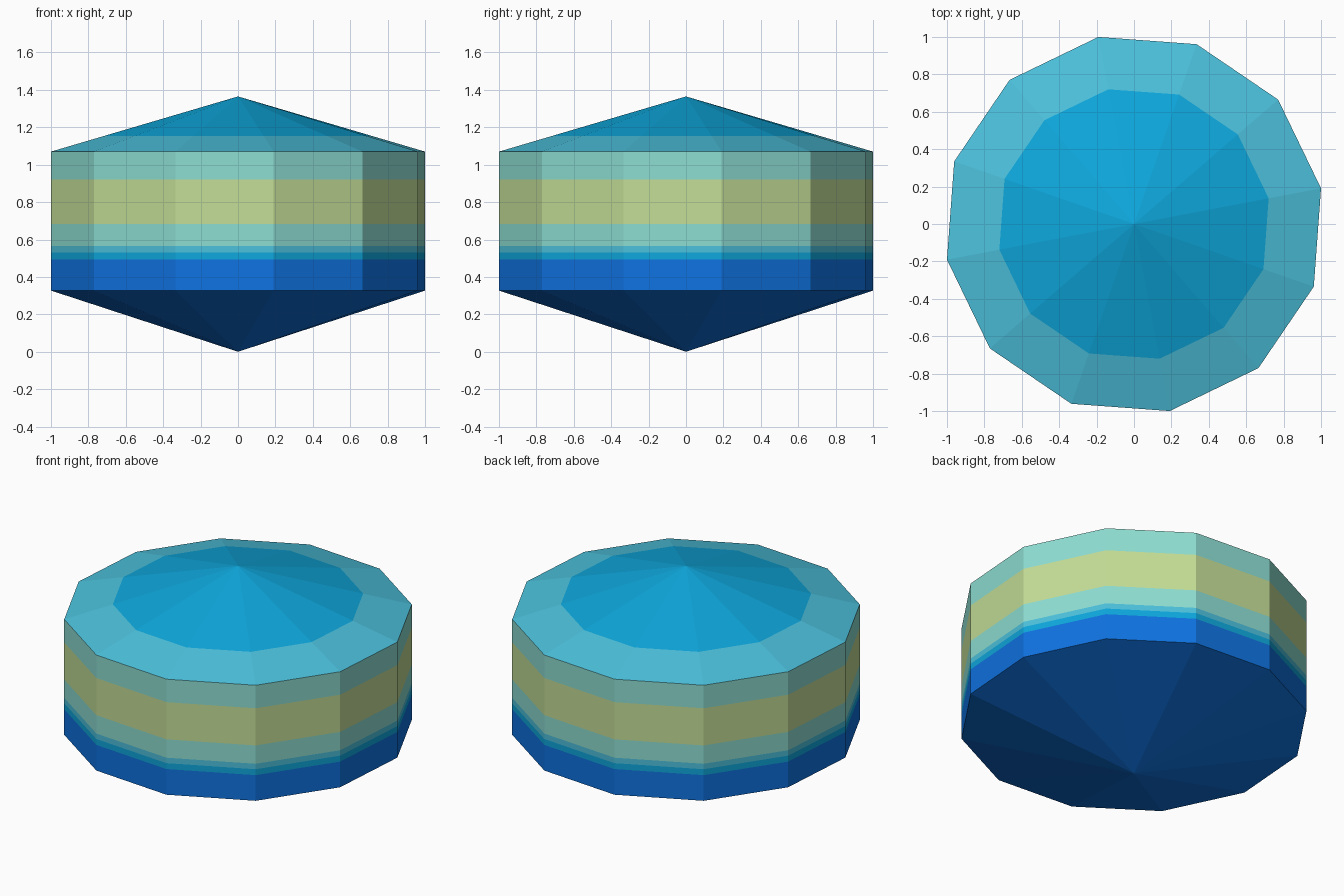
import bpy, bmesh
from math import sin, cos, pi, radians

cube = bpy.data.objects.get("Cube")
if cube:
    bpy.data.objects.remove(cube)


def linear(c):
    c /= 255
    return c / 12.92 if c <= 0.04045 else ((c + 0.055) / 1.055) ** 2.4


def material(name, rgb):
    colour = (*[linear(c) for c in rgb], 1)
    mat = bpy.data.materials.new(name)
    mat.use_nodes = True
    mat.diffuse_color = colour
    bsdf = mat.node_tree.nodes["Principled BSDF"]
    bsdf.inputs["Base Color"].default_value = colour
    bsdf.inputs["Roughness"].default_value = 0.9
    return mat


palette = {
    "deep blue": (14, 114, 224),
    "bright blue": (14, 167, 220),
    "sky blue": (76, 193, 220),
    "mint": (141, 221, 209),
    "lime": (195, 221, 150),
}
names = list(palette)

SIDES, RADIUS, TURN = 12, 1.018, radians(10.8)
BASE, RIM, PEAK = 0.327, 1.07, 1.365
CAP = 0.72  # share of the roof radius covered by the inner cap

# Rings from bottom to top: radius, height, colour of the band above
rings = [
    (RADIUS, BASE, "deep blue"),
    (RADIUS, 0.492, "bright blue"),
    (RADIUS, 0.53, "sky blue"),
    (RADIUS, 0.565, "mint"),
    (RADIUS, 0.683, "lime"),
    (RADIUS, 0.922, "mint"),
    (RADIUS, RIM, "sky blue"),
    (RADIUS * CAP, PEAK - (PEAK - RIM) * CAP, "bright blue"),
]

bm = bmesh.new()


def ring(radius, z):
    angles = [TURN + 2 * pi * i / SIDES for i in range(SIDES)]
    return [bm.verts.new((radius * cos(a), radius * sin(a), z)) for a in angles]


def face(verts, colour):
    bm.faces.new(verts).material_index = names.index(colour)


loops = [ring(r, z) for r, z, _ in rings]
bottom = bm.verts.new((0, 0, 0))
top = bm.verts.new((0, 0, PEAK))

for i in range(SIDES):
    j = (i + 1) % SIDES
    # Pointed underside
    face((bottom, loops[0][j], loops[0][i]), "deep blue")
    # Wall bands and outer roof
    for k in range(len(loops) - 1):
        low, high = loops[k], loops[k + 1]
        face((low[i], low[j], high[j], high[i]), rings[k][2])
    # Inner roof cap
    face((loops[-1][i], loops[-1][j], top), rings[-1][2])

mesh = bpy.data.meshes.new("banded_drum")
bm.to_mesh(mesh)
bm.free()
for name, rgb in palette.items():
    mesh.materials.append(material(name, rgb))
drum = bpy.data.objects.new("banded_drum", mesh)
bpy.context.collection.objects.link(drum)
